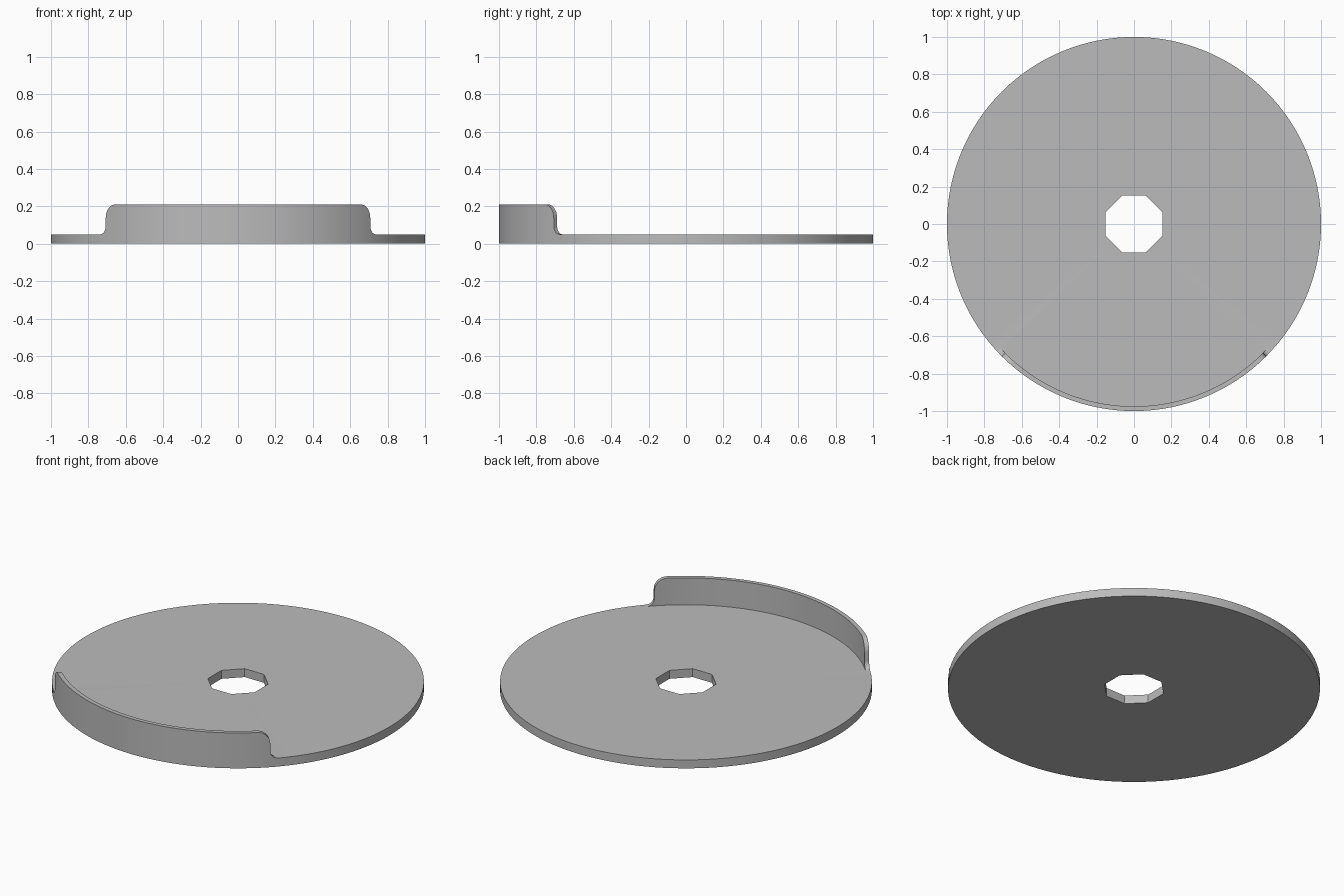
import bpy, bmesh, math

if "Cube" in bpy.data.objects:
    bpy.data.objects.remove(bpy.data.objects["Cube"])

R, R_IN = 1.0, 0.975          # outer radius, inner radius of the raised lip
T, H = 0.05, 0.21             # plate thickness, lip height
APOTHEM = 0.153               # octagonal hole
HALF = math.pi / 4            # lip spans this angle either side of the front
TOP_R, FOOT_R = 0.07, 0.042   # rounding at the lip ends
SEG = 128

# lip end outline: (angle from front, height), concave foot then rounded top
end = []
for i in range(7):
    a = math.pi / 2 * i / 6
    end.append((HALF + 0.001 + FOOT_R * (1 - math.sin(a)), T + FOOT_R * (1 - math.cos(a))))
for i in range(9):
    a = math.pi / 2 * i / 8
    end.append((HALF - TOP_R * (1 - math.cos(a)), H - TOP_R * (1 - math.sin(a))))

# stations around the plate, each with its rim height
stations = end + [(-a, z) for a, z in end]
for i in range(SEG):
    a = -math.pi + 2 * math.pi * i / SEG
    if not HALF - TOP_R - 0.01 < abs(a) < HALF + FOOT_R + 0.01:
        stations.append((a, H if abs(a) < HALF else T))
stations.sort()


def hole_radius(a):
    k = math.pi / 4
    return APOTHEM / math.cos(a - k * round(a / k))


# cross-section at every station, joined into one closed ring
bm = bmesh.new()
rings = []
for a, z in stations:
    h = hole_radius(a)
    section = [(h, 0), (h, T), (R_IN, T), (R_IN, z), (R, z), (R, 0)]
    rings.append([bm.verts.new((r * math.sin(a), -r * math.cos(a), c)) for r, c in section])
for i, p in enumerate(rings):
    q = rings[(i + 1) % len(rings)]
    for j in range(6):
        k = (j + 1) % 6
        bm.faces.new((p[j], q[j], q[k], p[k]))
bmesh.ops.remove_doubles(bm, verts=bm.verts, dist=1e-5)
bmesh.ops.recalc_face_normals(bm, faces=bm.faces)

mesh = bpy.data.meshes.new("lipped_disc")
bm.to_mesh(mesh)
bm.free()
disc = bpy.data.objects.new("lipped_disc", mesh)
bpy.context.collection.objects.link(disc)

grey = bpy.data.materials.new("grey")
grey.diffuse_color = (0.5, 0.5, 0.5, 1)
grey.use_nodes = True
grey.node_tree.nodes["Principled BSDF"].inputs["Base Color"].default_value = grey.diffuse_color
mesh.materials.append(grey)

bpy.context.view_layer.objects.active = disc
disc.select_set(True)
bpy.ops.object.shade_smooth_by_angle(angle=math.radians(30))
